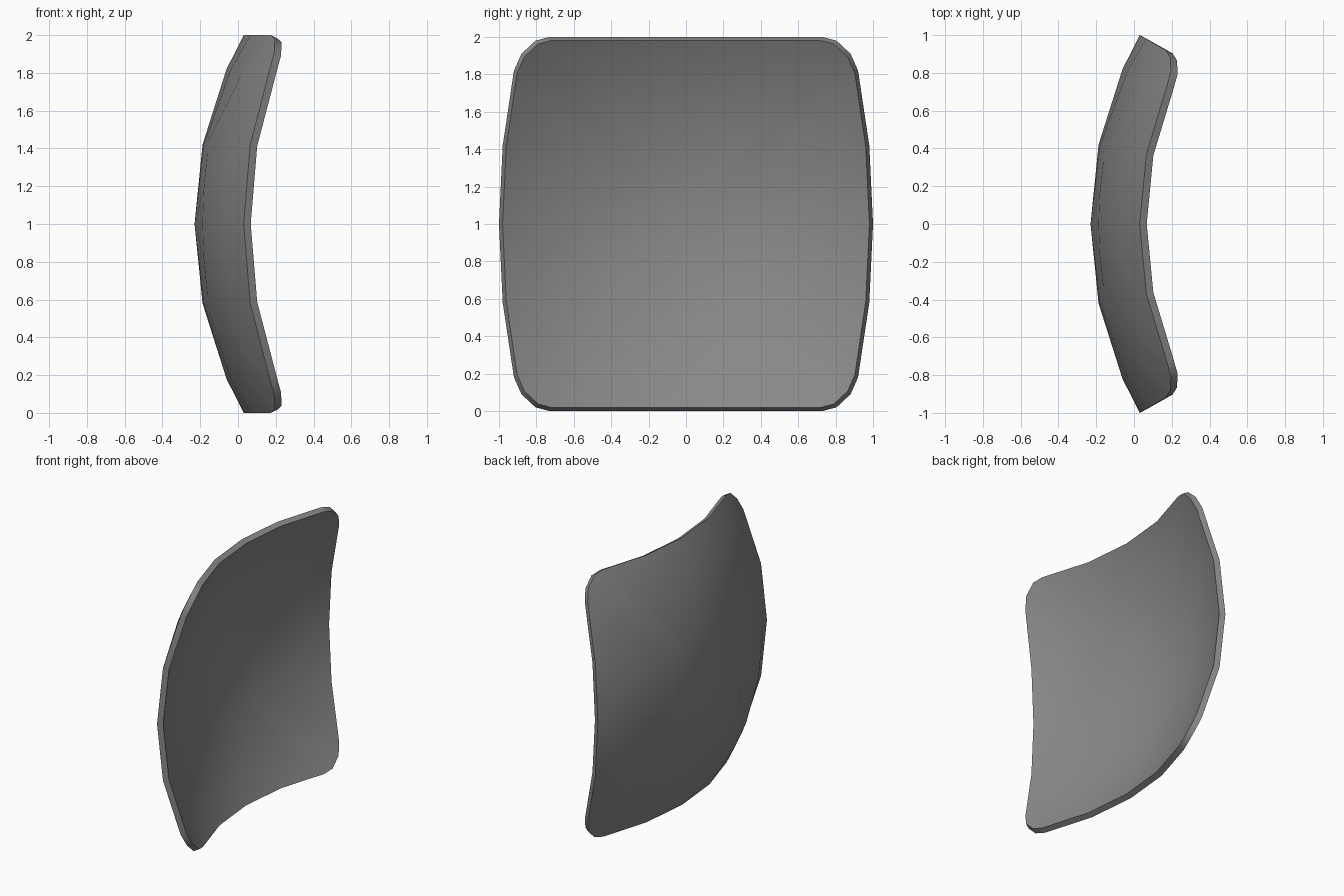
import bpy, bmesh, math

if "Cube" in bpy.data.objects:
    bpy.data.objects.remove(bpy.data.objects["Cube"])

# Outline of one quadrant (y, z from panel centre), side middle to top middle
QUAD = [(1, 0), (.98, .42), (.92, .82), (.88, .91), (.805, .98), (.73, 1), (.37, 1), (0, 1)]


def bow(u):
    return .235 * u * u + .025 * u ** 4


def depth(y, z):
    return -.23 + bow(y) + bow(z) + .022 * (y * z) ** 2


# Full outline by mirroring the quadrant
half = QUAD + [(-y, z) for y, z in QUAD[-2::-1]]
outline = half + [(-y, -z) for y, z in half[1:-1]]

# Dished sheet: concentric rings of the outline pressed into a bowl
bm = bmesh.new()
rings = []
for t in (.42, .82, 1):
    rings.append([bm.verts.new((depth(y * t, z * t), y * t, 1 + z * t)) for y, z in outline])
centre = bm.verts.new((depth(0, 0), 0, 1))
n = len(outline)
for i in range(n):
    j = (i + 1) % n
    bm.faces.new((centre, rings[0][j], rings[0][i]))
    for a, b in zip(rings, rings[1:]):
        bm.faces.new((a[i], a[j], b[j], b[i]))
mesh = bpy.data.meshes.new("curved_panel")
bm.to_mesh(mesh)
bm.free()
panel = bpy.data.objects.new("curved_panel", mesh)
bpy.context.collection.objects.link(panel)

# Dark grey finish
grey = bpy.data.materials.new("dark_grey")
grey.diffuse_color = (.25, .25, .25, 1)
grey.use_nodes = True
grey.node_tree.nodes["Principled BSDF"].inputs["Base Color"].default_value = grey.diffuse_color
mesh.materials.append(grey)

# Thickness towards the hollow side, sharp rim
solid = panel.modifiers.new("thickness", 'SOLIDIFY')
solid.thickness = .042
solid.offset = -1
solid.use_even_offset = True

bpy.context.view_layer.objects.active = panel
panel.select_set(True)
bpy.ops.object.modifier_apply(modifier="thickness")
bpy.ops.object.shade_smooth_by_angle(angle=math.radians(35))
